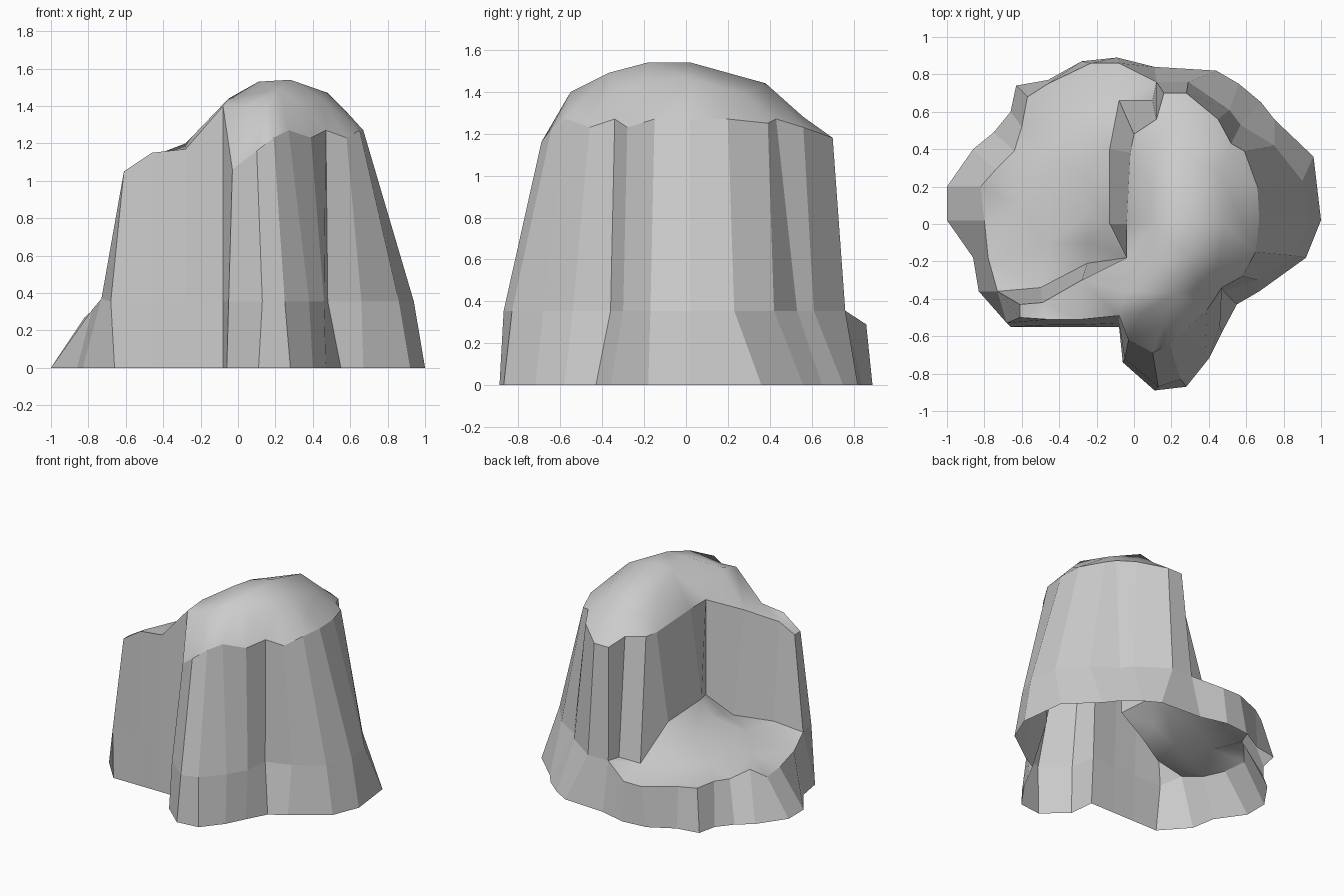
import bpy, bmesh
from mathutils import Vector
from mathutils.geometry import delaunay_2d_cdt

MID = 0.355


def make_object(name, verts, faces, smooth):
    me = bpy.data.meshes.new(name)
    me.from_pydata([tuple(v) for v in verts], [], faces)
    bm = bmesh.new()
    bm.from_mesh(me)
    bmesh.ops.remove_doubles(bm, verts=bm.verts, dist=1e-4)
    bmesh.ops.recalc_face_normals(bm, faces=bm.faces)
    if smooth and sum(f.normal.z for f in bm.faces) < 0:
        bmesh.ops.reverse_faces(bm, faces=bm.faces)
    for f in bm.faces:
        f.smooth = smooth
    bm.to_mesh(me)
    bm.free()
    ob = bpy.data.objects.new(name, me)
    bpy.context.collection.objects.link(ob)
    return ob


def strips(name, *pairs):
    """Flat faceted walls, each running between a lower and an upper line."""
    verts, faces = [], []
    for low, high in pairs:
        for i in range(len(low) - 1):
            n = len(verts)
            verts += [low[i], low[i + 1], high[i + 1], high[i]]
            faces.append((n, n + 1, n + 2, n + 3))
    return make_object(name, verts, faces, False)


def mound(name, loop, crest):
    """Smooth ground cap: fills a rim loop through a few crest points."""
    pts = [Vector(p) for p in loop + crest]
    n = len(loop)
    edges = [(i, (i + 1) % n) for i in range(n)]
    out, _, faces, *_ = delaunay_2d_cdt([p.xy for p in pts], edges, [], 1, 1e-5)
    verts = [(v.x, v.y, min(pts, key=lambda p: (p.xy - v).length).z) for v in out]
    return make_object(name, verts, faces, True)


# Outer cliff columns: foot xy, ledge xy, rim xyz (arm end, round the front, to the back)
columns = [
    (-.66, -.55, -.68, -.53, -.61, -.50, 1.05),
    (-.46, -.55, -.46, -.54, -.46, -.51, 1.15),
    (-.28, -.55, -.28, -.54, -.28, -.51, 1.17),
    (-.08, -.55, -.08, -.53, -.08, -.49, 1.40),
    (-.06, -.74, -.05, -.72, -.03, -.62, 1.06),
    (.11, -.89, .13, -.87, .10, -.69, 1.16),
    (.28, -.87, .25, -.83, .19, -.64, 1.23),
    (.40, -.72, .38, -.68, .27, -.57, 1.27),
    (.47, -.58, .46, -.54, .39, -.46, 1.23),
    (.55, -.43, .48, -.36, .47, -.34, 1.27),
    (.67, -.36, .66, -.30, .58, -.28, 1.23),
    (.92, -.18, .86, -.17, .65, -.15, 1.27),
    (1.0, .02, .94, .02, .67, .02, 1.27),
    (.96, .36, .90, .23, .66, .20, 1.27),
    (.75, .56, .75, .42, .59, .39, 1.25),
    (.68, .65, .57, .53, .52, .43, 1.27),
    (.56, .75, .51, .61, .45, .56, 1.23),
    (.44, .82, .29, .76, .28, .70, 1.18),
    (.11, .84, .12, .76, .16, .70, 1.18),
]
# Cliff columns facing the terrace: foot xyz, rim xyz
inner = [
    (.10, .66, .35, .12, .56, 1.22),
    (-.08, .66, .35, .00, .48, 1.22),
    (-.13, .40, .58, -.02, .38, 1.22),
    (-.13, .00, .60, -.04, .00, 1.26),
    (-.04, -.18, .54, -.04, -.18, 1.26),
    (-.25, -.21, .43, -.28, -.30, 1.20),
    (-.50, -.34, .40, -.49, -.42, 1.12),
    (-.73, -.36, .37, -.61, -.43, 1.05),
]
# Terrace bank columns: foot xy, rim xyz
bank = [
    (-.09, .89, -.08, .86, .29),
    (-.28, .87, -.23, .86, .29),
    (-.46, .77, -.46, .75, .31),
    (-.63, .74, -.57, .68, .30),
    (-.66, .60, -.60, .52, .30),
    (-.75, .49, -.64, .39, .28),
    (-.86, .40, -.74, .29, .34),
    (-1.0, .20, -.82, .20, .27),
    (-1.0, .02, -.80, .02, .27),
    (-.86, -.18, -.78, -.18, .31),
    (-.83, -.36, -.73, -.36, .37),
]

foot = [(c[0], c[1], 0) for c in columns]
ledge = [(c[2], c[3], MID) for c in columns]
rim = [c[4:] for c in columns]
in_foot = [c[:3] for c in inner]
in_rim = [c[3:] for c in inner]
bank_foot = [(b[0], b[1], 0) for b in bank]
bank_rim = [b[2:] for b in bank]

# Lower skirt, tall outer cliff, and cliff facing the terrace (open underneath)
strips("cliff_walls",
       (foot, ledge),
       (ledge, rim),
       ([ledge[-1]] + in_foot + [ledge[0]], [rim[-1]] + in_rim + [rim[0]]))
# Bank round the low terrace
strips("terrace_bank",
       ([foot[-1]] + bank_foot + [foot[0]], [ledge[-1]] + bank_rim + [ledge[0]]))

# Domed hilltop
mound("hilltop", rim + in_rim, [
    (-.05, -.36, 1.44), (.11, -.20, 1.53), (.11, .0, 1.50), (.28, -.18, 1.54),
    (.28, .02, 1.54), (.48, .0, 1.47), (.57, .02, 1.38), (.45, -.2, 1.44),
    (.22, -.37, 1.49), (.15, -.55, 1.40), (.04, -.48, 1.40), (.36, -.36, 1.40),
    (.08, .22, 1.42), (.26, .38, 1.44), (.46, .28, 1.39), (.30, .56, 1.28),
    (.12, .42, 1.34)])

# Terrace ground, rising to the foot of the cliff
mound("terrace_ground", bank_rim[:-1] + in_foot[::-1] + [ledge[-1]], [
    (-.25, .05, .52), (-.25, -.10, .48), (-.45, -.10, .40), (-.28, .28, .47),
    (-.45, .15, .40), (-.62, .10, .34), (-.30, .55, .35), (-.48, .38, .34)])
